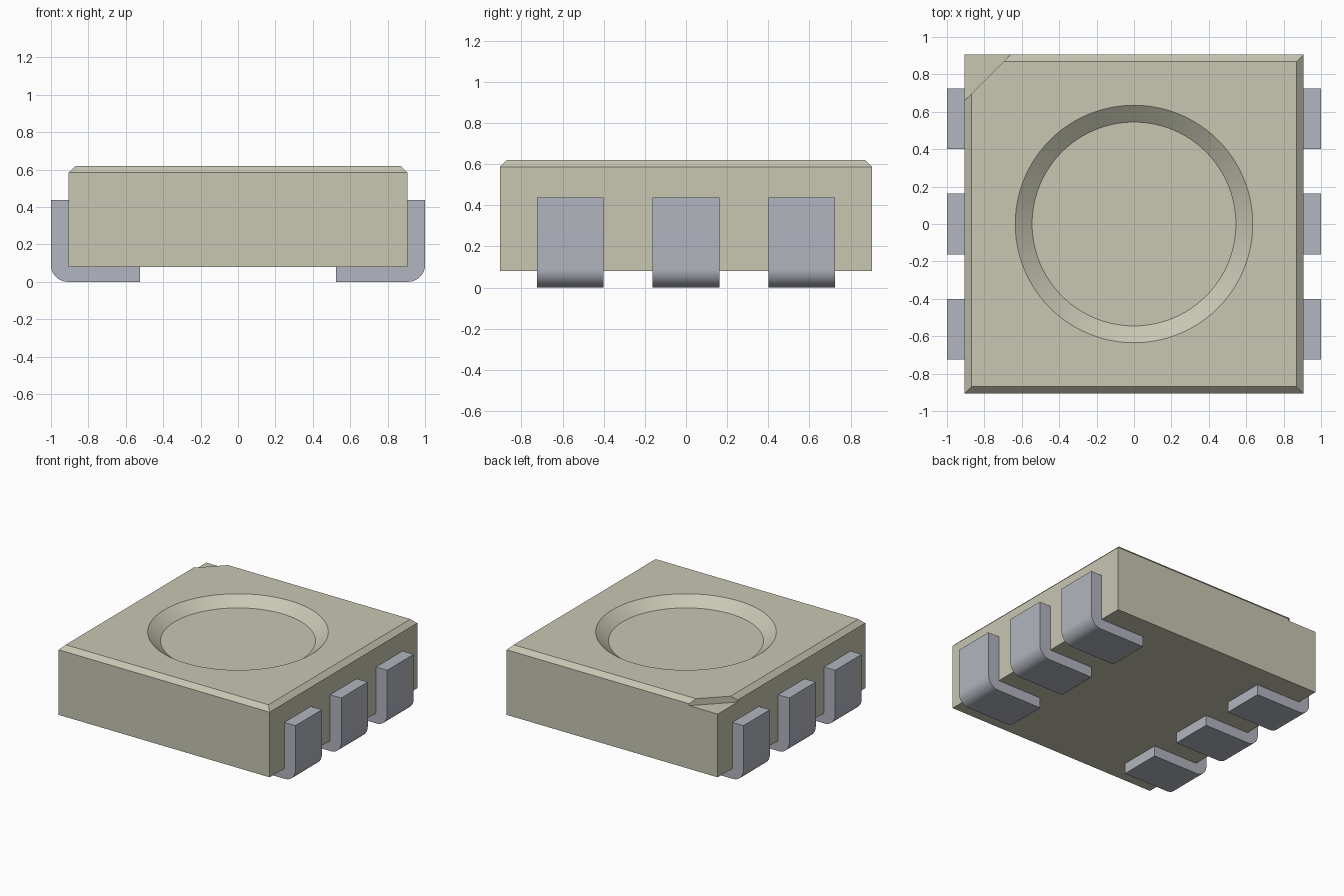
import bpy, bmesh, math
from mathutils import Matrix

cube = bpy.data.objects.get("Cube")
if cube:
    bpy.data.objects.remove(cube, do_unlink=True)

HALF, BOTTOM, TOP, CHAMFER = 0.905, 0.08, 0.62, 0.035


def material(name, color):
    mat = bpy.data.materials.new(name)
    mat.use_nodes = True
    mat.diffuse_color = color
    mat.node_tree.nodes["Principled BSDF"].inputs["Base Color"].default_value = color
    return mat


def make_object(name, bm, mat):
    bmesh.ops.recalc_face_normals(bm, faces=bm.faces)
    mesh = bpy.data.meshes.new(name)
    bm.to_mesh(mesh)
    bm.free()
    mesh.materials.append(mat)
    obj = bpy.data.objects.new(name, mesh)
    bpy.context.collection.objects.link(obj)
    return obj


def select_only(obj):
    bpy.ops.object.select_all(action='DESELECT')
    obj.select_set(True)
    bpy.context.view_layer.objects.active = obj


def prism(points, offset):
    """Extrude a closed outline of 3D points by an offset vector."""
    bm = bmesh.new()
    face = bm.faces.new([bm.verts.new(p) for p in points])
    result = bmesh.ops.extrude_face_region(bm, geom=[face], use_keep_orig=True)
    verts = [g for g in result["geom"] if isinstance(g, bmesh.types.BMVert)]
    bmesh.ops.translate(bm, verts=verts, vec=offset)
    return bm


def cut(target, cutter):
    """Subtract the cutter and remove it."""
    mod = target.modifiers.new("cut", 'BOOLEAN')
    mod.operation = 'DIFFERENCE'
    mod.solver = 'EXACT'
    mod.object = cutter
    cutter.hide_render = True
    select_only(target)
    bpy.ops.object.modifier_apply(modifier=mod.name)
    bpy.data.objects.remove(cutter, do_unlink=True)


body_mat = material("warm grey plastic", (0.58, 0.57, 0.45, 1))
metal_mat = material("silver metal", (0.45, 0.465, 0.525, 1))

# Housing: box with chamfered top edges
bm = bmesh.new()
bmesh.ops.create_cube(bm, size=1, matrix=Matrix.Translation((0, 0, (TOP + BOTTOM) / 2))
                      @ Matrix.Diagonal((2 * HALF, 2 * HALF, TOP - BOTTOM, 1)))
top_edges = [e for e in bm.edges if all(v.co.z > TOP - 0.01 for v in e.verts)]
bmesh.ops.bevel(bm, geom=top_edges, offset=CHAMFER, segments=1, affect='EDGES')
housing = make_object("housing", bm, body_mat)

# Round dished recess with a sloping wall
DEPTH, RIM, FLOOR, EXTRA = 0.068, 0.635, 0.545, 0.05
slope = (RIM - FLOOR) / DEPTH
bm = bmesh.new()
bmesh.ops.create_cone(bm, cap_ends=True, segments=96, radius1=FLOOR,
                      radius2=RIM + EXTRA * slope, depth=DEPTH + EXTRA,
                      matrix=Matrix.Translation((0, 0, TOP - DEPTH + (DEPTH + EXTRA) / 2)))
cut(housing, make_object("recess_cutter", bm, body_mat))

# Stepped corner marker at the back right
NOTCH_Z, E, D = 0.57, 1.0, 1.565
bm = prism([(-E, D - E, NOTCH_Z), (E - D, E, NOTCH_Z), (-E, E, NOTCH_Z)], (0, 0, 0.2))
cut(housing, make_object("corner_cutter", bm, body_mat))
select_only(housing)
bpy.ops.object.shade_smooth_by_angle(angle=math.radians(20))

# Leads: L-shaped strips with a rounded outer bend
R, WIDTH, PITCH = 0.09, 0.325, 0.5625
bend = [(1 - R + R * math.sin(a), R - R * math.cos(a))
        for a in (math.radians(90 * i / 12) for i in range(13))]
profile = [(0.525, BOTTOM), (0.525, 0)] + bend + [(1, 0.437), (HALF, 0.437), (HALF, BOTTOM)]
for side, sx in (("left", 1), ("right", -1)):
    for place, row in (("front", -1), ("middle", 0), ("back", 1)):
        y = row * PITCH - WIDTH / 2
        bm = prism([(sx * x, y, z) for x, z in profile], (0, WIDTH, 0))
        lead = make_object(f"{side}_{place}_lead", bm, metal_mat)
        select_only(lead)
        bpy.ops.object.shade_smooth_by_angle(angle=math.radians(30))
